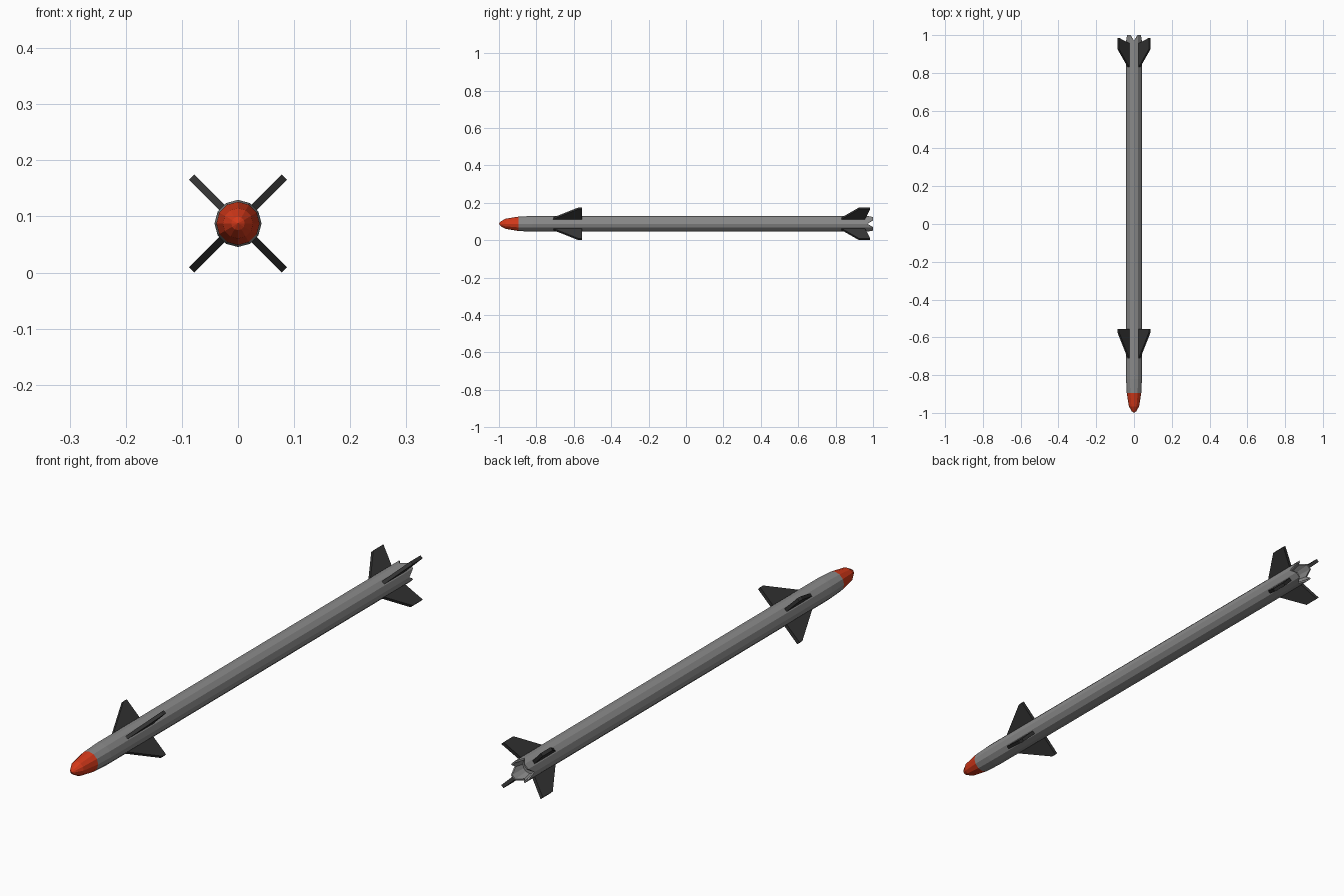
import bpy, bmesh, math
from mathutils import Vector

if "Cube" in bpy.data.objects:
    bpy.data.objects.remove(bpy.data.objects["Cube"])

CZ, R, N = 0.0875, 0.042, 12      # body axis height, radius, sides


def material(name, rgb):
    m = bpy.data.materials.new(name)
    m.diffuse_color = (*rgb, 1)
    m.use_nodes = True
    m.node_tree.nodes["Principled BSDF"].inputs["Base Color"].default_value = m.diffuse_color
    return m


GREY = material("body grey", (0.25, 0.25, 0.25))
DARK = material("fin charcoal", (0.035, 0.035, 0.035))
RED = material("nose red", (0.65, 0.04, 0.01))


def make(name, bm, mat):
    me = bpy.data.meshes.new(name)
    bmesh.ops.recalc_face_normals(bm, faces=bm.faces)
    bm.to_mesh(me)
    bm.free()
    me.materials.append(mat)
    ob = bpy.data.objects.new(name, me)
    bpy.context.collection.objects.link(ob)
    return ob


def lathe(name, profile, mat, notch=None):
    """Rings of (y, radius) along the y axis; notch = (ring indices, depth)."""
    bm = bmesh.new()
    rings = []
    for k, (y, r) in enumerate(profile):
        if r == 0:
            rings.append([bm.verts.new((0, y, CZ))] * N)
            continue
        ring = []
        for i in range(N):
            a = 2 * math.pi * i / N
            pull = notch[1] if notch and k in notch[0] and i % (N // 4) == 0 else 0
            ring.append(bm.verts.new((r * math.cos(a), y - pull, CZ + r * math.sin(a))))
        rings.append(ring)
    for a, b in zip(rings, rings[1:]):
        for i in range(N):
            j = (i + 1) % N
            bm.faces.new(list(dict.fromkeys((a[i], a[j], b[j], b[i]))))
    return make(name, bm, mat)


def fins(name, outline, mat, t=0.013):
    """Four plates in an X, outline given as (y, distance from axis)."""
    bm = bmesh.new()
    for k in range(4):
        a = math.pi / 4 + k * math.pi / 2
        out = Vector((math.cos(a), 0, math.sin(a)))
        side = Vector((-math.sin(a), 0, math.cos(a))) * t / 2
        lo, hi = [[bm.verts.new(out * r + s + Vector((0, y, CZ))) for y, r in outline]
                  for s in (-side, side)]
        bm.faces.new(lo)
        bm.faces.new(hi)
        n = len(outline)
        for i in range(n):
            j = (i + 1) % n
            bm.faces.new((lo[i], lo[j], hi[j], hi[i]))
    return make(name, bm, mat)


# Pointed nose cap
lathe("nose_cap", [(-1, 0), (-0.992, 0.012), (-0.965, 0.027), (-0.895, 0.0385)], RED)
# Long tube with a notched, hollow tail
lathe("body_tube", [(-0.895, 0.0385), (-0.82, R), (0.95, R), (1, R),
                    (1, 0.036), (0.94, 0.028), (0.94, 0)], GREY, ((3, 4), 0.03))
# Front and tail fins
fins("front_fins", [(-0.72, 0.036), (-0.575, 0.117), (-0.557, 0.117), (-0.557, 0.036)], DARK)
fins("tail_fins", [(0.825, 0.036), (0.925, 0.117), (0.985, 0.117), (0.955, 0.036)], DARK)
